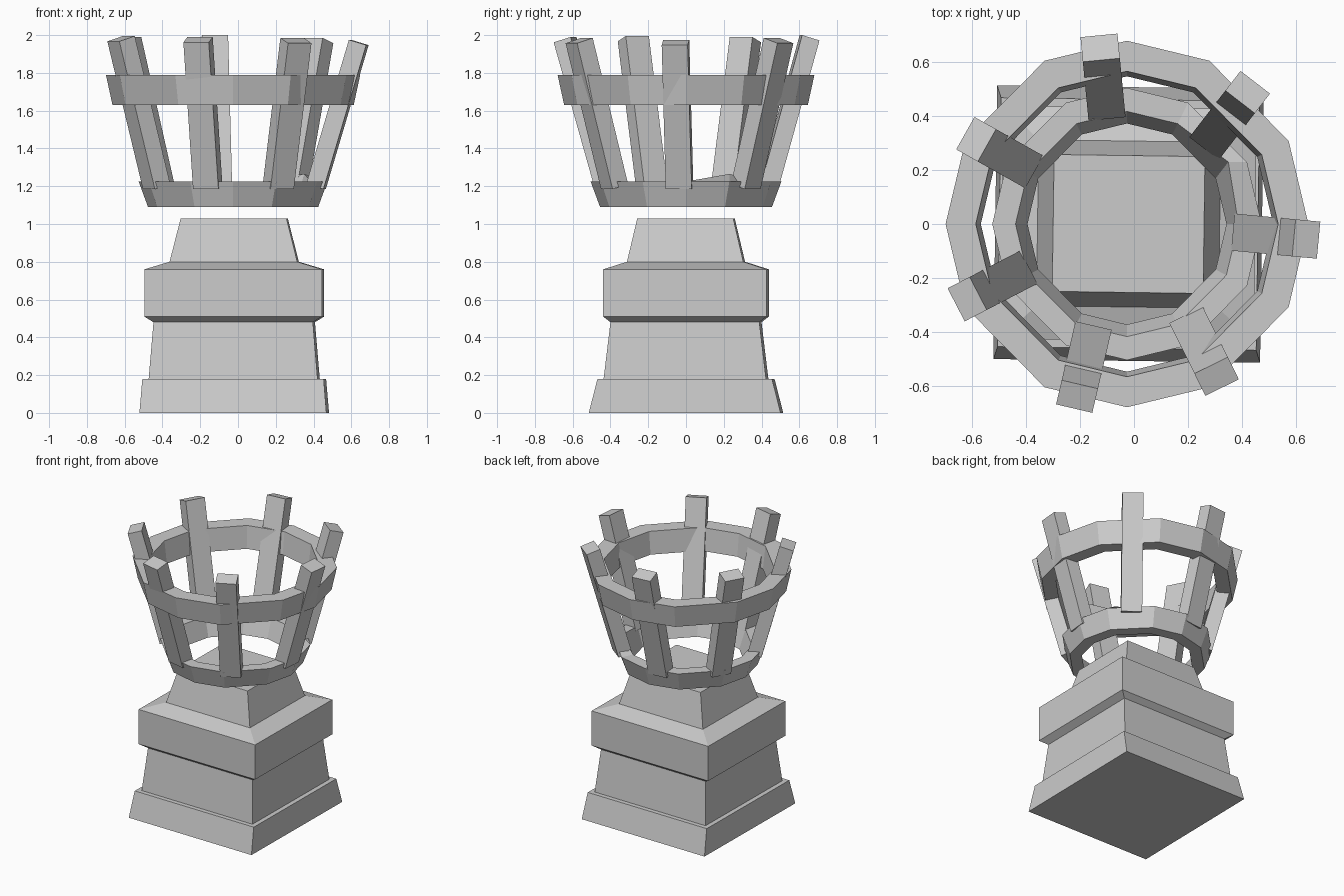
import bpy
from math import sin, cos, radians
from mathutils import Vector, Matrix

cube = bpy.data.objects.get("Cube")
if cube:
    bpy.data.objects.remove(cube, do_unlink=True)

stone = bpy.data.materials.new("grey_stone")
stone.use_nodes = True
GREY = (0.6, 0.6, 0.6, 1)
stone.diffuse_color = GREY
stone.node_tree.nodes["Principled BSDF"].inputs["Base Color"].default_value = GREY


def make(name, verts, faces):
    mesh = bpy.data.meshes.new(name)
    mesh.from_pydata(verts, [], faces)
    mesh.materials.append(stone)
    obj = bpy.data.objects.new(name, mesh)
    bpy.context.collection.objects.link(obj)
    return obj


def bridge(rows, n, wrap=False):
    """Quads between successive loops of n points."""
    return [(r * n + i, r * n + (i + 1) % n,
             (r + 1) % rows * n + (i + 1) % n, (r + 1) % rows * n + i)
            for r in range(rows if wrap else rows - 1) for i in range(n)]


# Stepped square pedestal: (half width, half depth, height)
TIERS = [(0.495, 0.508, 0), (0.48, 0.462, 0.18), (0.447, 0.43, 0.18),
         (0.422, 0.394, 0.48), (0.47, 0.432, 0.51), (0.47, 0.432, 0.76),
         (0.338, 0.308, 0.80), (0.28, 0.254, 1.03)]
turn = Matrix.Rotation(radians(-0.8), 3, 'Z')
verts = [turn @ Vector((sx * w, sy * d, z)) + Vector((-0.02, 0, 0))
         for w, d, z in TIERS
         for sx, sy in ((-1, -1), (1, -1), (1, 1), (-1, 1))]
last = len(verts)
make("pedestal", verts, bridge(len(TIERS), 4)
     + [(3, 2, 1, 0), tuple(range(last - 4, last))])

# Twelve-sided hoops with flared walls
ANGLES = [q + a for q in (0, 90, 180, 270) for a in (0, 27, 63)]


def hoop(name, profile):
    pts = [Vector((r * cos(radians(a)) * 0.99 - 0.026, r * sin(radians(a)), z))
           for r, z in profile for a in ANGLES]
    return make(name, pts, bridge(len(profile), len(ANGLES), True))


hoop("upper_hoop", [(0.645, 1.63), (0.68, 1.79), (0.567, 1.79), (0.548, 1.63)])
lower = hoop("lower_hoop", [(0.455, 1.09), (0.505, 1.225), (0.418, 1.225), (0.373, 1.09)])
# one lifted inner corner on the lower hoop
lower.data.vertices[2 * len(ANGLES) + 1].co = (0.35, 0.23, 1.265)


# Leaning square posts: inner foot, outer tip, top height
def post(name, foot, tip, top, half=0.069, depth=0.092):
    foot, tip = Vector((*foot, 0)), Vector((*tip, 0))
    out = (tip - foot).normalized()
    side = Vector((-out.y, out.x, 0)) * half
    reach = (tip - foot).length
    outline = [(0, 1.21), (depth, 1.185), (reach, top - 0.028), (reach - depth, top)]
    pts = [foot + out * r + s * side + Vector((0, 0, z))
           for s in (1, -1) for r, z in outline]
    make(name, pts, bridge(2, 4) + [(3, 2, 1, 0), (4, 5, 6, 7)])


POSTS = {
    "back_post": ((-0.10, 0.39), (-0.13, 0.70), 2.0),
    "back_left_post": ((0.26, 0.28), (0.45, 0.526), 1.985),
    "left_post": ((0.367, -0.03), (0.685, -0.06), 1.975),
    "front_left_post": ((0.193, -0.337), (0.327, -0.607), 1.985),
    "front_post": ((-0.15, -0.377), (-0.222, -0.685), 1.99),
    "front_right_post": ((-0.39, -0.16), (-0.66, -0.30), 1.995),
    "back_right_post": ((-0.37, 0.193), (-0.626, 0.337), 1.99),
}
for name, (foot, tip, top) in POSTS.items():
    post(name, foot, tip, top)

# Point all faces outward
import bmesh
for obj in bpy.context.collection.objects:
    if obj.type == 'MESH' and stone.name in obj.data.materials:
        bm = bmesh.new()
        bm.from_mesh(obj.data)
        bmesh.ops.recalc_face_normals(bm, faces=bm.faces)
        bm.to_mesh(obj.data)
        bm.free()
